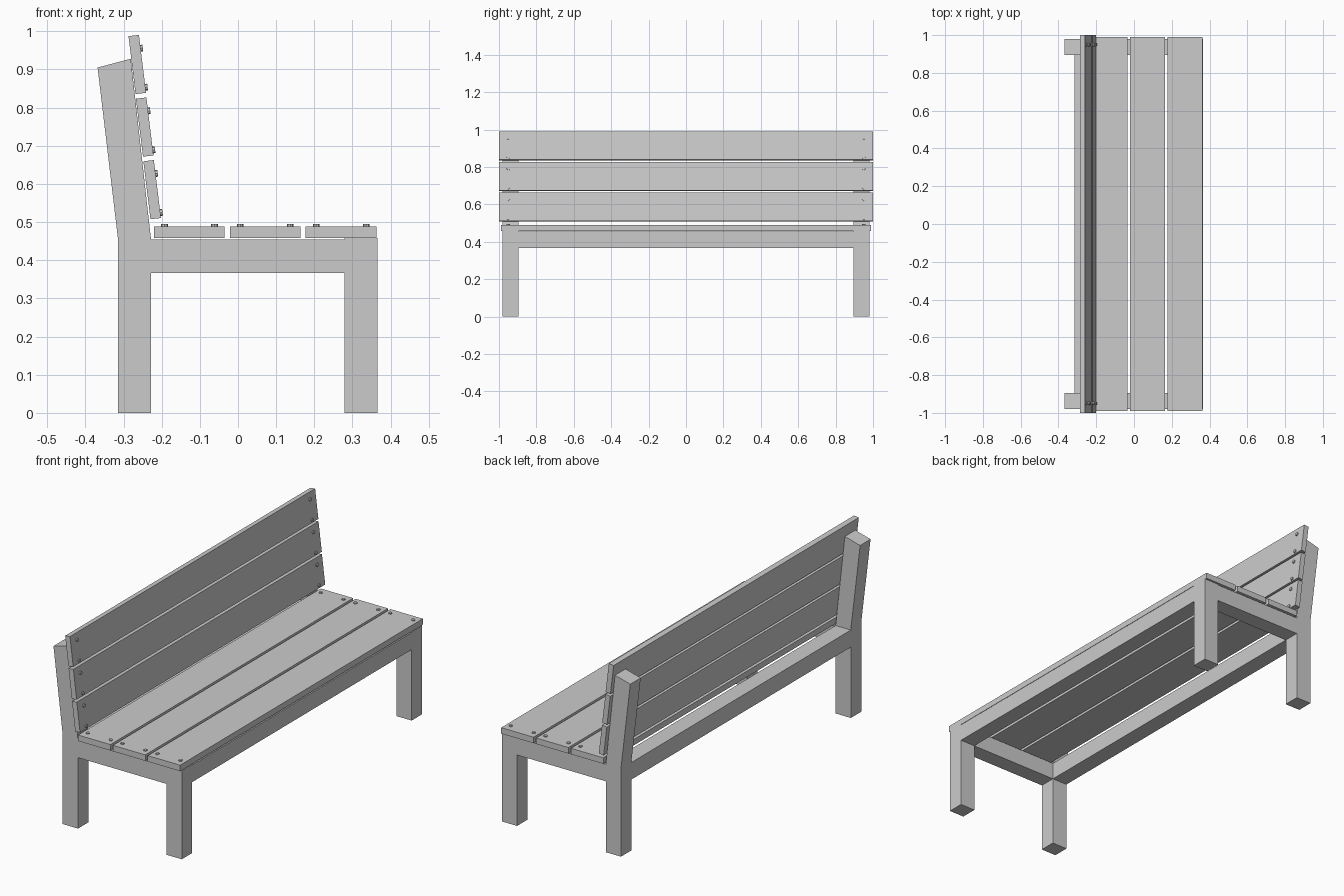
import bpy, bmesh
from math import radians
from mathutils import Matrix, Vector

if "Cube" in bpy.data.objects:
    bpy.data.objects.remove(bpy.data.objects["Cube"])

TILT = Matrix.Rotation(radians(-7), 4, 'Y')


def finish(name, bm, matrix=Matrix()):
    bmesh.ops.recalc_face_normals(bm, faces=bm.faces)
    mesh = bpy.data.meshes.new(name)
    bm.to_mesh(mesh)
    bm.free()
    ob = bpy.data.objects.new(name, mesh)
    ob.matrix_world = matrix
    bpy.context.collection.objects.link(ob)
    return ob


def box(name, x, y, z, matrix=Matrix()):
    bm = bmesh.new()
    size = [b - a for a, b in (x, y, z)]
    mid = [(a + b) / 2 for a, b in (x, y, z)]
    bmesh.ops.create_cube(bm, size=1, matrix=Matrix.Translation(mid) @ Matrix.Diagonal((*size, 1)))
    return finish(name, bm, matrix)


def prism(name, profile, y0, y1):
    bm = bmesh.new()
    face = bm.faces.new([bm.verts.new((x, y0, z)) for x, z in profile])
    ext = bmesh.ops.extrude_face_region(bm, geom=[face], use_keep_orig=True)
    verts = [v for v in ext['geom'] if isinstance(v, bmesh.types.BMVert)]
    bmesh.ops.translate(bm, verts=verts, vec=(0, y1 - y0, 0))
    return finish(name, bm)


def bolt(name, matrix):
    bm = bmesh.new()
    bmesh.ops.create_cone(bm, cap_ends=True, segments=8, radius1=0.009, radius2=0.009,
                          depth=0.012, matrix=matrix)
    return finish(name, bm)


# Legs, leaning back posts and side rails
post = [(-0.315, 0), (-0.228, 0), (-0.228, 0.455), (-0.281, 0.928), (-0.368, 0.905), (-0.315, 0.46)]
for side, s in (("left", -1), ("right", 1)):
    y0, y1 = sorted((s * 0.895, s * 0.98))
    prism(f"back_leg_{side}", post, y0, y1)
    box(f"front_leg_{side}", (0.279, 0.365), (y0, y1), (0, 0.458))
    box(f"side_rail_{side}", (-0.228, 0.279), (y0, y1), (0.366, 0.454))

# Long rails
box("front_rail", (0.279, 0.365), (-0.895, 0.895), (0.366, 0.454))
box("back_rail", (-0.315, -0.228), (-0.895, 0.895), (0.366, 0.454))

# Seat slats with bolts
for i, x in enumerate((-0.128, 0.071, 0.270)):
    box(f"seat_slat_{i + 1}", (x - 0.0925, x + 0.0925), (-0.99, 0.99), (0.458, 0.489))
    for dx in (-0.065, 0.066):
        for y in (-0.95, 0.95):
            bolt("seat_bolt", Matrix.Translation((x + dx, y, 0.4885)))

# Backrest slats with bolts
for i, (x, z) in enumerate(((-0.264, 0.913), (-0.2445, 0.749), (-0.225, 0.585))):
    frame = Matrix.Translation((x, 0, z)) @ TILT
    box(f"back_slat_{i + 1}", (-0.0138, 0.0138), (-1, 1), (-0.0765, 0.0765), frame)
    for dz in (0.041, -0.062):
        for y in (-0.95, 0.95):
            bolt("back_bolt", frame @ Matrix.Translation((0.0138, y, dz))
                 @ Matrix.Rotation(radians(90), 4, 'Y'))
